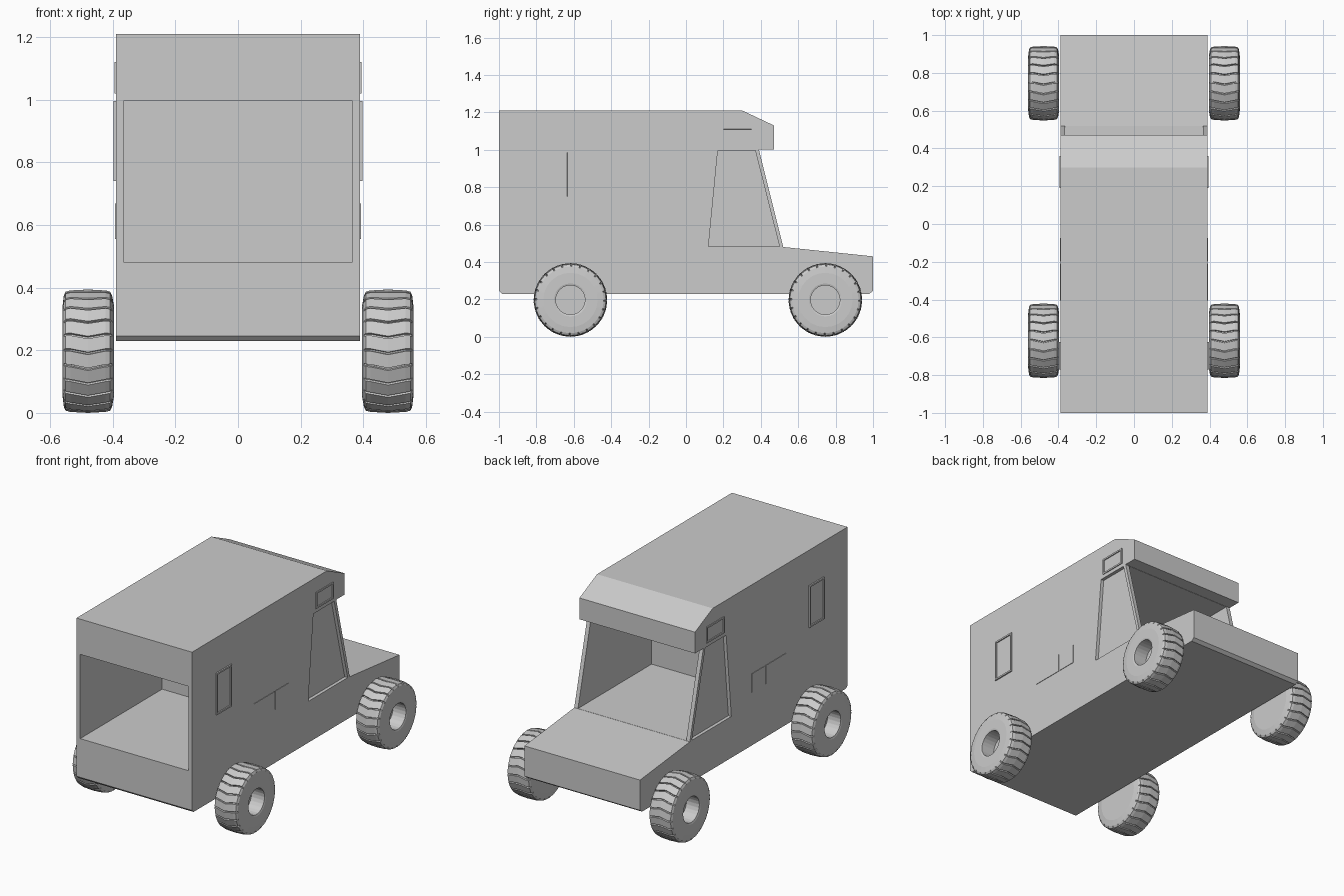
import bpy, bmesh
from math import pi, sin, cos

if "Cube" in bpy.data.objects:
    bpy.data.objects.remove(bpy.data.objects["Cube"])


def make_object(name, bm):
    bmesh.ops.recalc_face_normals(bm, faces=bm.faces)
    mesh = bpy.data.meshes.new(name)
    bm.to_mesh(mesh)
    bm.free()
    ob = bpy.data.objects.new(name, mesh)
    bpy.context.collection.objects.link(ob)
    return ob


def prism(name, profile, x0, x1):
    """Extrude a (y, z) outline from x0 to x1."""
    bm = bmesh.new()
    face = bm.faces.new([bm.verts.new((x0, y, z)) for y, z in profile])
    ext = bmesh.ops.extrude_face_region(bm, geom=[face])["geom"]
    verts = [g for g in ext if isinstance(g, bmesh.types.BMVert)]
    bmesh.ops.translate(bm, vec=(x1 - x0, 0, 0), verts=verts)
    return make_object(name, bm)


def rect(y0, y1, z0, z1):
    return [(y0, z0), (y1, z0), (y1, z1), (y0, z1)]


def mirror(ob):
    ob.modifiers.new("mirror", 'MIRROR').use_axis = (True, False, False)


def cut(target, cutter):
    mod = target.modifiers.new("cut", 'BOOLEAN')
    mod.operation, mod.solver, mod.object = 'DIFFERENCE', 'EXACT', cutter
    cutter.hide_render = True
    cutter.hide_set(True)


# Van body from its side outline
body = prism("van_body", [
    (-.985, .23), (-1, .245), (-1, 1.21), (.30, 1.21), (.47, 1.13), (.47, 1.0),
    (.39, 1.0), (.52, .48), (1, .43), (1, .245), (.98, .23)], -.39, .39)

# Open cargo bay and cab, with a partition wall left between them
cargo = prism("cargo_bay_cutter", rect(-1.1, -.21, .481, .995), -.365, .365)
cab = prism("cab_cutter", rect(-.19, .70, .481, .998), -.365, .365)
# Recessed door windows
door = [(.12, .482), (.50, .482), (.37, .997), (.17, .997)]
door_r = prism("right_door_cutter", door, .37, .5)
door_l = prism("left_door_cutter", door, -.5, -.37)
for c in (cargo, cab, door_r, door_l):
    cut(body, c)

# Raised side panels
for name, y0, y1 in (("rear_side_panel", -.405, -.208), ("front_side_panel", -.198, -.075)):
    mirror(prism(name, rect(y0, y1, .555, .668), .38, .393))


# Small side windows: shallow boxes with a sunken pane
def framed_window(name, area, x1):
    ob = prism(name, area, .38, x1)
    bm = bmesh.new()
    bm.from_mesh(ob.data)
    outer = [f for f in bm.faces if f.normal.x > .9]
    bmesh.ops.inset_region(bm, faces=outer, thickness=.014)
    bmesh.ops.inset_region(bm, faces=outer, thickness=.001, depth=-.006)
    bm.to_mesh(ob.data)
    bm.free()
    mirror(ob)


framed_window("rear_side_window", rect(-.77, -.625, .74, .995), .398)
framed_window("roof_side_window", rect(.19, .36, 1.02, 1.12), .395)

# Wheels: lofted rings with chevron tread blocks
TEETH = 24
STEPS = [(0, 0), (.84, 0), (.88, 1), (.97, 1)]     # (fraction of tooth, in groove)
RINGS = [  # x, radius, groove depth, chevron shift
    (.47, .078, 0, 0), (.557, .078, 0, 0), (.560, .088, 0, 0), (.560, .145, 0, 0),
    (.556, .178, 0, 0), (.550, .190, .008, 0), (.535, .194, .008, 0),
    (.479, .197, .008, .22), (.423, .194, .008, 0), (.408, .190, .008, 0),
    (.402, .178, 0, 0), (.396, .145, 0, 0), (.396, .08, 0, 0)]


def wheel(name, y):
    bm = bmesh.new()
    loops = []
    for x, r, groove, shift in RINGS:
        loop = []
        for t in range(TEETH):
            for f, low in STEPS:
                a = 2 * pi * (t + f + shift) / TEETH
                rr = r - groove * low
                loop.append(bm.verts.new((x, y + rr * cos(a), .197 + rr * sin(a))))
        loops.append(loop)
    n = len(loops[0])
    for a, b in zip(loops, loops[1:]):
        for i in range(n):
            j = (i + 1) % n
            bm.faces.new((a[i], a[j], b[j], b[i]))
    bm.faces.new(loops[0])
    bm.faces.new(loops[-1])
    mirror(make_object(name, bm))


wheel("cargo_end_wheels", -.618)
wheel("hood_end_wheels", .745)
